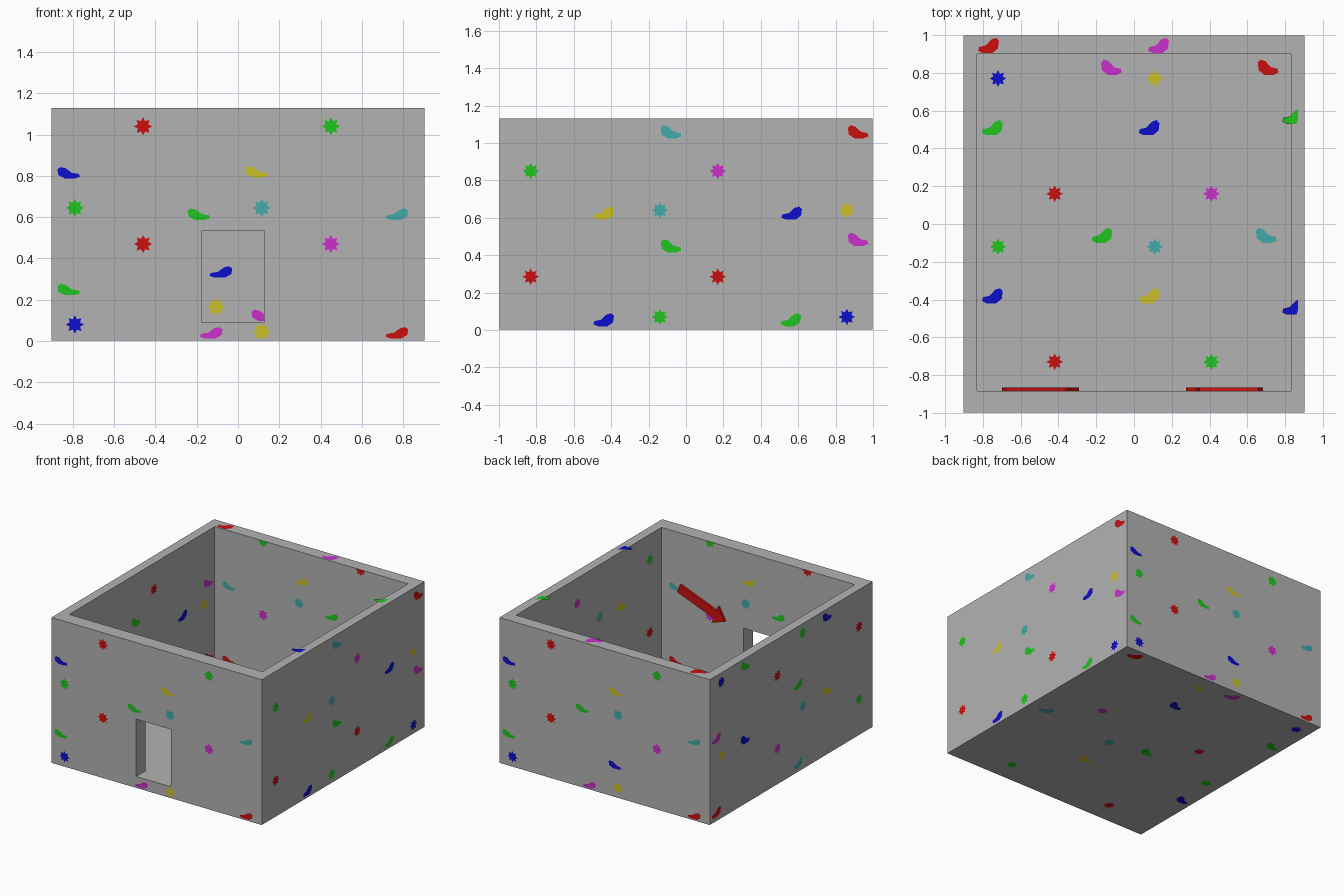
import bpy, bmesh, math
from mathutils import Vector

if "Cube" in bpy.data.objects:
    bpy.data.objects.remove(bpy.data.objects["Cube"])

COLOURS = {
    "grey": (0.45, 0.45, 0.45), "red": (0.6, 0.005, 0.005), "green": (0.015, 0.56, 0.015),
    "blue": (0.004, 0.004, 0.6), "yellow": (0.6, 0.53, 0.02), "teal": (0.055, 0.4, 0.4),
    "magenta": (0.6, 0.03, 0.6)}
MATS = {}
for name, c in COLOURS.items():
    MATS[name] = bpy.data.materials.new(name)
    MATS[name].diffuse_color = (*c, 1)
LETTER = {n[0]: n for n in COLOURS if n not in ("grey",)}

X, Y, H, E = 0.903, 0.998, 1.13, 0.002      # outer half sizes, height, plate offset
IX, IF, IB, FLOOR = 0.83, -0.885, 0.90, 0.086   # inner room


def finish(bm, name, mats):
    me = bpy.data.meshes.new(name)
    bm.to_mesh(me)
    bm.free()
    ob = bpy.data.objects.new(name, me)
    bpy.context.collection.objects.link(ob)
    for m in mats:
        me.materials.append(MATS[m])
    return ob


def box(name, lo, hi):
    bm = bmesh.new()
    bmesh.ops.create_cube(bm, size=1)
    for v in bm.verts:
        v.co = [(a + b) / 2 + t * (b - a) for a, b, t in zip(lo, hi, v.co)]
    return finish(bm, name, ["grey"])


# open-topped room with a doorway
room = box("room_walls", (-X, -Y, E), (X, Y, H))
for lo, hi in (((-IX, IF, FLOOR), (IX, IB, 2)), ((-0.175, -1.5, 0.09), (0.125, -0.5, 0.535))):
    cutter = box("cutter", lo, hi)
    cutter.hide_render = True
    mod = room.modifiers.new("cut", 'BOOLEAN')
    mod.operation, mod.solver, mod.object = 'DIFFERENCE', 'EXACT', cutter
    bpy.context.view_layer.objects.active = room
    bpy.ops.object.modifier_apply(modifier=mod.name)
    bpy.data.objects.remove(cutter)


# arrows on the inside of the front wall, pointing at the doorway
def arrow(name, side, cx):
    a = math.radians(21)
    d, n = Vector((-math.cos(a), -math.sin(a))), Vector((math.sin(a), -math.cos(a)))
    start = Vector((0.672, 0.705))
    outline = [(0, -.033), (.335, -.033), (.335, -.075), (.425, 0), (.335, .075),
               (.335, .033), (0, .033)]
    bm = bmesh.new()
    vs = []
    for s, t in outline:
        p = start + d * s + n * t
        vs.append(bm.verts.new((cx + side * (p.x - cx), IF - 0.001, p.y)))
    f = bm.faces.new(vs)
    r = bmesh.ops.extrude_face_region(bm, geom=[f])
    for v in r["geom"]:
        if isinstance(v, bmesh.types.BMVert):
            v.co.y += 0.02
    bmesh.ops.recalc_face_normals(bm, faces=bm.faces)
    finish(bm, name, ["red"])


arrow("right_arrow", 1, -0.008)
arrow("left_arrow", -1, -0.008)


# splat outlines: half-moon drops (d = thick left, e = thick right) and spiky stars (s)
def outline(kind, h):
    if kind == "s":
        return [((0.044, 0.027)[i % 2] * math.cos(i * math.pi / 8),
                 (0.044, 0.027)[i % 2] * math.sin(i * math.pi / 8)) for i in range(16)]
    k = -1 if kind == "d" else 1
    pts = [(-.055, -.35), (-.03, -.5), (.02, -.5), (.05, -.2), (.055, .3), (.04, .5),
           (.015, .4), (-.015, .0), (-.05, -.1)]
    return [(k * u, v * h) for u, v in pts]


def splats(name, pattern, place, normal, h, skip=None, lim=None):
    bm = bmesh.new()
    names = list(LETTER.values())
    for kind, u, v, c in pattern:
        if skip and skip(u, v):
            continue
        pts = []
        for du, dv in outline(kind, h):
            a, b = u + du, v + dv
            if lim:
                a = min(max(a, lim[0]), lim[1])
                b = min(max(b, lim[2]), lim[3])
            pts.append(bm.verts.new(place(a, b)))
        f = bm.faces.new(pts)
        f.normal_update()
        if f.normal.dot(Vector(normal)) < 0:
            f.normal_flip()
        f.material_index = names.index(LETTER[c])
    finish(bm, name, names)


FRONT = [("d", -.82, .815, "b"), ("d", .09, .82, "y"), ("d", -.19, .615, "g"), ("e", .77, .615, "t"),
         ("d", -.82, .25, "g"), ("d", .09, .25, "b"), ("e", -.13, .04, "m"), ("e", .77, .04, "r"),
         ("s", -.46, 1.04, "r"), ("s", .45, 1.04, "g"), ("s", -.79, .645, "g"), ("s", .115, .645, "t"),
         ("s", -.46, .47, "r"), ("s", .45, .47, "m"), ("s", -.79, .08, "b"), ("s", .115, .08, "y")]
RIGHT = [("d", -.08, 1.06, "t"), ("d", .92, 1.06, "r"), ("e", -.44, .625, "y"), ("e", .565, .625, "b"),
         ("d", -.08, .45, "g"), ("d", .92, .485, "m"), ("e", -.44, .055, "b"), ("e", .56, .055, "g"),
         ("s", -.83, .85, "g"), ("s", .17, .85, "m"), ("s", -.14, .64, "t"), ("s", .86, .64, "y"),
         ("s", -.83, .285, "r"), ("s", .17, .285, "r"), ("s", -.14, .07, "g"), ("s", .86, .07, "b")]
FLOORS = [("d", -.12, .83, "m"), ("d", .71, .83, "r"), ("e", -.75, .51, "g"), ("e", .08, .51, "b"),
          ("e", -.17, -.06, "g"), ("d", .70, -.06, "t"), ("e", -.75, -.38, "b"), ("e", .08, -.38, "y"),
          ("s", -.72, .77, "b"), ("s", .11, .77, "y"), ("s", -.42, .16, "r"), ("s", .41, .16, "m"),
          ("s", -.72, -.12, "g"), ("s", .11, -.12, "t"), ("s", -.42, -.73, "r"), ("s", .41, -.73, "g")]
RIM = [("e", -.77, .945, "r"), ("e", .13, .945, "m"), ("e", .84, .57, "g"), ("e", .84, -.44, "b")]


def scaled(pattern, su, sv, dv):
    return [(k, u * su, v * sv + dv, c) for k, u, v, c in pattern]


flipped = [(k, u, H - v, c) for k, u, v, c in RIGHT]


def in_door(u, v):
    return -0.2 < u < 0.15 and 0.084 < v < 0.56


def too_high(u, v):
    return v > H


# outer faces
wall = (-X, X, 0.004, H)
side = (-Y, Y, 0.004, H)
front_out = [p if p[1:3] != (.115, .08) else ("s", .115, .045, "y") for p in FRONT]
splats("front_splats", front_out, lambda u, v: (u, -Y - E, v), (0, -1, 0), .055, in_door, wall)
splats("back_splats", FRONT, lambda u, v: (-u, Y + E, v), (0, 1, 0), .055, None, wall)
splats("right_splats", RIGHT, lambda u, v: (X + E, u, v), (1, 0, 0), .07, None, side)
splats("left_splats", flipped, lambda u, v: (-X - E, u, v), (-1, 0, 0), .07, None, side)
splats("underside_splats", scaled(FLOORS, 1.09, 1.125, 0), lambda u, v: (u, v, 0),
       (0, 0, -1), .08, None, (-X, X, -Y, Y))
splats("rim_splats", RIM, lambda u, v: (u, v, H + E), (0, 0, 1), .08, None, (-X, .868, -Y, Y))

# inner faces: the same patterns, slightly narrower and raised by the floor
inner = (-IX, IX, FLOOR + E, H)
inner_y = (IF, IB, FLOOR + E, H)
inner_front = scaled(FRONT, .92, 1, .085)
inner_right = scaled(RIGHT, .89, 1, .085)
inner_left = scaled(flipped, .89, 1, .085)
splats("inner_front_splats", inner_front, lambda u, v: (u, IF + E, v), (0, 1, 0), .055, in_door, inner)
splats("inner_back_splats", inner_front, lambda u, v: (-u, IB - E, v), (0, -1, 0), .055, None, inner)
splats("inner_right_splats", inner_right, lambda u, v: (IX - E, u, v), (-1, 0, 0), .07, too_high, inner_y)
splats("inner_left_splats", inner_left, lambda u, v: (-IX + E, u, v), (1, 0, 0), .07, too_high, inner_y)
splats("floor_splats", FLOORS, lambda u, v: (u, v, FLOOR + E), (0, 0, 1), .08)

for m in bpy.data.materials:
    if m.users and not m.is_grease_pencil:
        m.use_nodes = True
        m.node_tree.nodes["Principled BSDF"].inputs["Base Color"].default_value = m.diffuse_color
